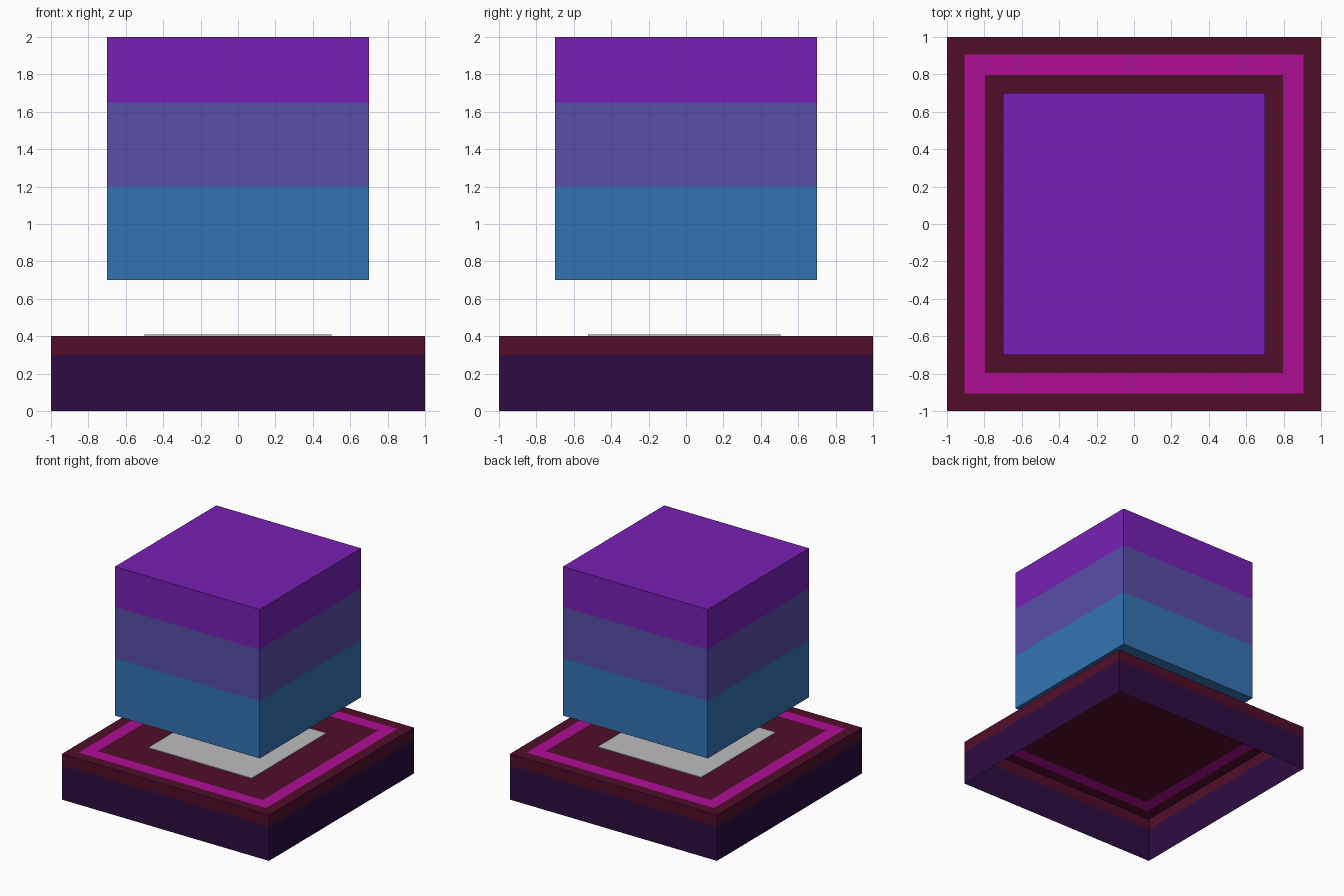
import bpy, bmesh

cube = bpy.data.objects.get("Cube")
if cube:
    bpy.data.objects.remove(cube, do_unlink=True)


def linear(c):
    c /= 255
    return c / 12.92 if c <= 0.04045 else ((c + 0.055) / 1.055) ** 2.4


def material(name, *rgb):
    m = bpy.data.materials.new(name)
    colour = [linear(c) for c in rgb] + [1.0]
    m.diffuse_color = colour
    m.use_nodes = True
    bsdf = next(n for n in m.node_tree.nodes if n.type == 'BSDF_PRINCIPLED')
    bsdf.inputs["Base Color"].default_value = colour
    return m


violet = material("violet", 119, 32, 181)
slate = material("slate_purple", 88, 78, 167)
blue = material("blue", 51, 116, 179)
maroon = material("maroon", 80, 13, 41)
indigo = material("dark_indigo", 44, 12, 64)
magenta = material("magenta", 177, 13, 150)
grey = material("pale_grey", 190, 190, 190)


def square_loft(name, profile, bands, top, bottom=None):
    """Join square rings of (half width, z); one material per band and cap."""
    mats = list(dict.fromkeys([*bands, top] + ([bottom] if bottom else [])))
    bm = bmesh.new()
    rings = [[bm.verts.new((sx * h, sy * h, z))
              for sx, sy in ((-1, -1), (1, -1), (1, 1), (-1, 1))]
             for h, z in profile]

    def face(verts, mat):
        bm.faces.new(verts).material_index = mats.index(mat)

    for lower, upper, mat in zip(rings, rings[1:], bands):
        for i in range(4):
            j = (i + 1) % 4
            face((lower[i], lower[j], upper[j], upper[i]), mat)
    face(rings[-1], top)
    if bottom:
        face(rings[0][::-1], bottom)
    mesh = bpy.data.meshes.new(name)
    bm.to_mesh(mesh)
    bm.free()
    for m in mats:
        mesh.materials.append(m)
    obj = bpy.data.objects.new(name, mesh)
    bpy.context.collection.objects.link(obj)
    return obj


# Hollow pedestal, open underneath, with an inlaid ring in its top
square_loft("pedestal",
            [(1, 0), (1, 0.3), (1, 0.4), (0.905, 0.4), (0.797, 0.4)],
            [indigo, maroon, maroon, magenta], maroon)

# Pale square panel just above the pedestal top
panel = square_loft("top_panel", [(0.5, 0.402), (0.5, 0.408)], [grey], grey, grey)
panel.scale.y = 1.03
panel.location.y = -0.01

# Floating block in three colour bands
square_loft("floating_block",
            [(0.7, 0.7), (0.7, 1.2), (0.7, 1.65), (0.7, 2.0)],
            [blue, slate, violet], violet, blue)
